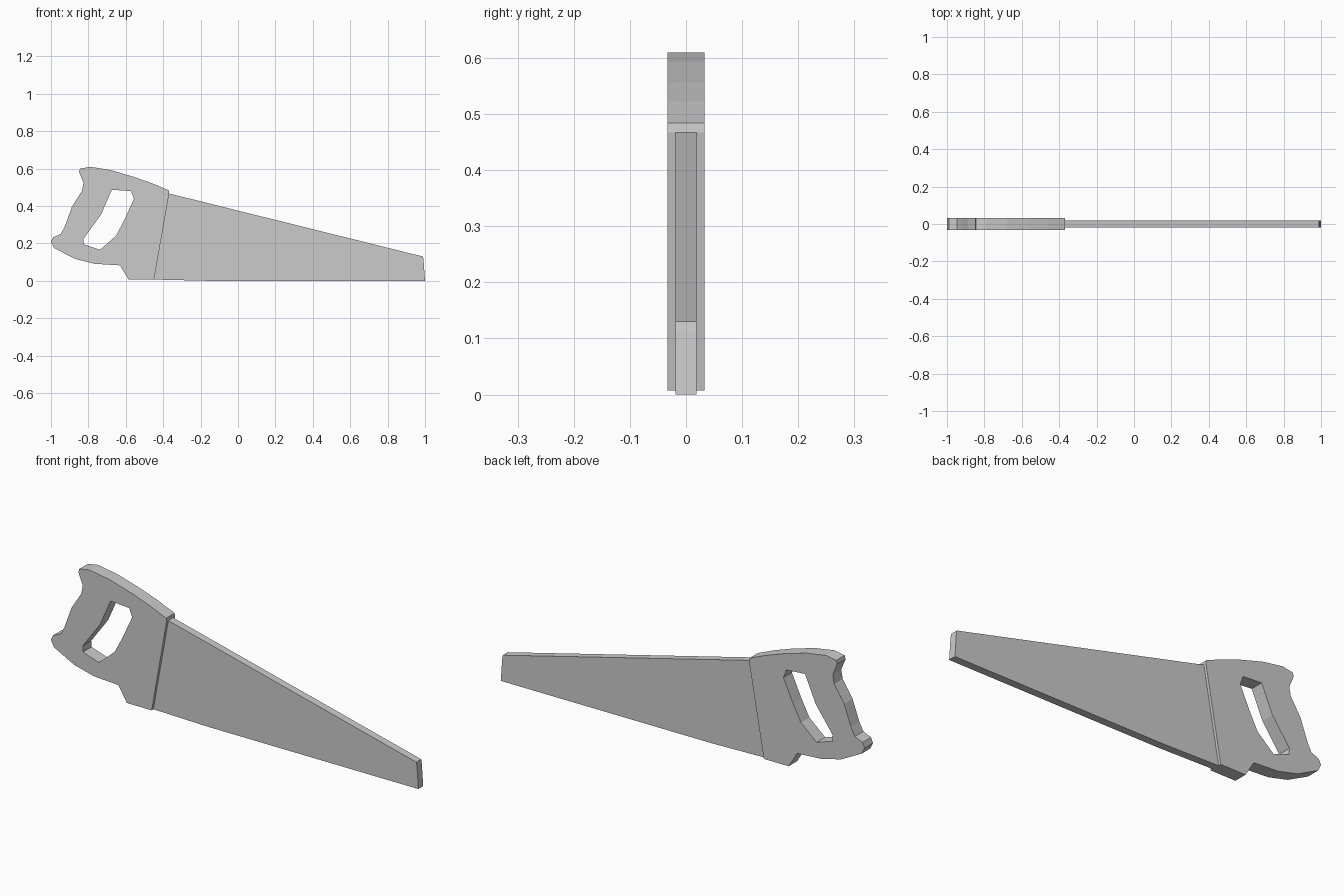
import bpy
import math

if "Cube" in bpy.data.objects:
    bpy.data.objects.remove(bpy.data.objects["Cube"])


def plate(name, loops, half_thickness):
    """Extrude closed XZ outlines (first outer, then holes) evenly about y = 0."""
    curve = bpy.data.curves.new(name, 'CURVE')
    curve.dimensions = '2D'
    curve.fill_mode = 'BOTH'
    curve.extrude = half_thickness
    for pts in loops:
        spline = curve.splines.new('POLY')
        spline.points.add(len(pts) - 1)
        for p, (x, z) in zip(spline.points, pts):
            p.co = (x, z, 0, 1)
        spline.use_cyclic_u = True
    obj = bpy.data.objects.new(name, curve)
    bpy.context.collection.objects.link(obj)
    obj.rotation_euler.x = math.pi / 2
    bpy.ops.object.select_all(action='DESELECT')
    obj.select_set(True)
    bpy.context.view_layer.objects.active = obj
    bpy.ops.object.convert(target='MESH')
    obj = bpy.context.object
    obj.name = name
    bpy.ops.object.transform_apply(rotation=True)
    bpy.ops.object.shade_flat()
    return obj


# Handle: outer silhouette and grip opening
handle_outline = [
    (-.845, .60), (-.79, .61), (-.68, .592), (-.557, .556), (-.46, .522),
    (-.37, .484), (-.368, .467), (-.449, .007), (-.585, .007), (-.631, .083),
    (-.765, .091), (-.872, .118), (-.984, .176), (-1.0, .208), (-.989, .233),
    (-.947, .251), (-.925, .294), (-.888, .396), (-.834, .481), (-.826, .524),
    (-.85, .583)]
grip_hole = [
    (-.674, .487), (-.572, .48), (-.556, .438), (-.61, .321), (-.652, .241),
    (-.738, .166), (-.824, .195), (-.826, .225), (-.733, .353)]
plate("handle", [handle_outline, grip_hole], .033)

# Blade: tapered plate with a clipped tip
blade_outline = [(-.368, .467), (.989, .13), (.992, .112), (1.0, 0), (-.15, 0), (-.449, .007)]
plate("blade", [blade_outline], .019)
